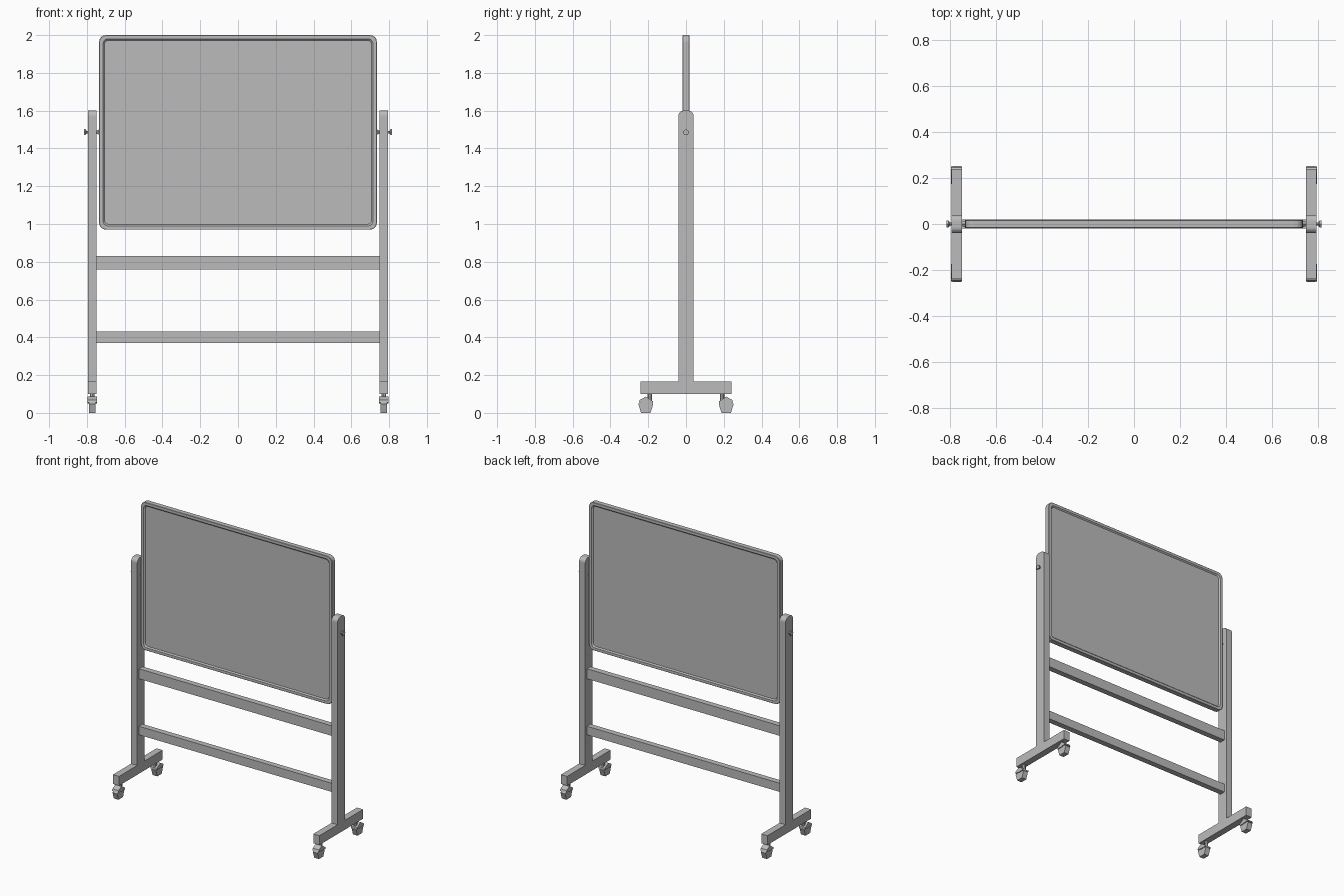
import bpy, bmesh, math

cube = bpy.data.objects.get("Cube")
if cube:
    bpy.data.objects.remove(cube, do_unlink=True)

grey = bpy.data.materials.new("painted_grey")
grey.use_nodes = True
GREY = (0.5, 0.5, 0.5, 1)
grey.diffuse_color = GREY
grey.node_tree.nodes["Principled BSDF"].inputs["Base Color"].default_value = GREY


def loft(name, rings):
    """Skin a list of equal-length point rings and cap both ends."""
    bm = bmesh.new()
    loops = [[bm.verts.new(p) for p in ring] for ring in rings]
    for a, b in zip(loops, loops[1:]):
        for i in range(len(a)):
            j = (i + 1) % len(a)
            bm.faces.new((a[i], a[j], b[j], b[i]))
    bm.faces.new(loops[0])
    bm.faces.new(loops[-1])
    bmesh.ops.recalc_face_normals(bm, faces=bm.faces)
    mesh = bpy.data.meshes.new(name)
    bm.to_mesh(mesh)
    bm.free()
    mesh.materials.append(grey)
    ob = bpy.data.objects.new(name, mesh)
    bpy.context.collection.objects.link(ob)
    return ob


def prism(name, profile, x0, x1):
    """Extrude a (y, z) profile along x."""
    return loft(name, [[(x, y, z) for y, z in profile] for x in (x0, x1)])


def box(name, x0, x1, y, z0, z1):
    return prism(name, [(-y, z0), (y, z0), (y, z1), (-y, z1)], x0, x1)


def polygon(cy, cz, r, n=5):
    """Regular polygon in the yz plane, one corner up."""
    return [(cy + r * math.sin(math.tau * i / n), cz + r * math.cos(math.tau * i / n))
            for i in range(n)]


def lathe_x(name, stations, cz, n=5):
    """Turned part along x from (x, radius) stations."""
    return loft(name, [[(x, y, z) for y, z in polygon(0, cz, r, n)] for x, r in stations])


def rounded_ring(inset, y, w=0.735, z0=0.97, z1=2.0, radius=0.036, steps=4):
    """Rounded rectangle in the xz plane, shrunk by inset."""
    r = max(radius - inset * 0.5, 0.01)
    hw, hh, cz = w - inset - r, (z1 - z0) / 2 - inset - r, (z0 + z1) / 2
    ring = []
    for q, (sx, sz) in enumerate([(1, 1), (-1, 1), (-1, -1), (1, -1)]):
        for k in range(steps + 1):
            a = math.pi / 2 * (q + k / steps)
            ring.append((sx * hw + r * math.cos(a), y, cz + sz * hh + r * math.sin(a)))
    return ring


# Double-sided board: recessed panel, bevelled inner lip, flat rim
half = [(0.028, 0.01), (0.02, 0.018), (0.002, 0.018), (0, 0.016)]
sections = [(i, -y) for i, y in half] + half[::-1]
loft("board", [rounded_ring(i, y) for i, y in sections])

# Cross rails
box("upper_rail", -0.75, 0.75, 0.02, 0.76, 0.83)
box("lower_rail", -0.75, 0.75, 0.02, 0.37, 0.43)

# Post profile with a rounded top
post = [(-0.04, 0.16), (0.04, 0.16)]
for k in range(5):
    a = math.pi / 2 * k / 4
    post.append((0.015 + 0.025 * math.cos(a), 1.572 + 0.028 * math.sin(a)))
post += [(-y, z) for y, z in post[:1:-1]]

for side, s in (("left", 1), ("right", -1)):
    prism(side + "_post", post, s * 0.748, s * 0.795)
    box(side + "_foot", s * 0.748, s * 0.795, 0.24, 0.1, 0.165)

    # Pivot between board and post, and the flared knob outside
    lathe_x(side + "_pivot", [(s * 0.73, 0.016), (s * 0.738, 0.014), (s * 0.75, 0.008)], 1.485)
    lathe_x(side + "_knob", [(s * 0.793, 0.008), (s * 0.801, 0.008),
                             (s * 0.808, 0.017), (s * 0.815, 0.017)], 1.485)

    # Casters: stem, housing and five-sided wheel at each foot end
    for end, t in (("front", -1), ("back", 1)):
        name = side + "_" + end
        mid = s * 0.7715
        prism(name + "_wheel", polygon(t * 0.213, 0.034, 0.042), mid - 0.018, mid + 0.018)
        hood = [(0.174, 0.05), (0.176, 0.062), (0.213, 0.086), (0.245, 0.068),
                (0.25, 0.055), (0.213, 0.05)]
        prism(name + "_hood", [(t * y, z) for y, z in hood], mid - 0.024, mid + 0.024)
        bpy.ops.mesh.primitive_cylinder_add(vertices=8, radius=0.012, depth=0.05,
                                            location=(mid, t * 0.191, 0.08))
        stem = bpy.context.object
        stem.name = name + "_stem"
        stem.data.materials.append(grey)
